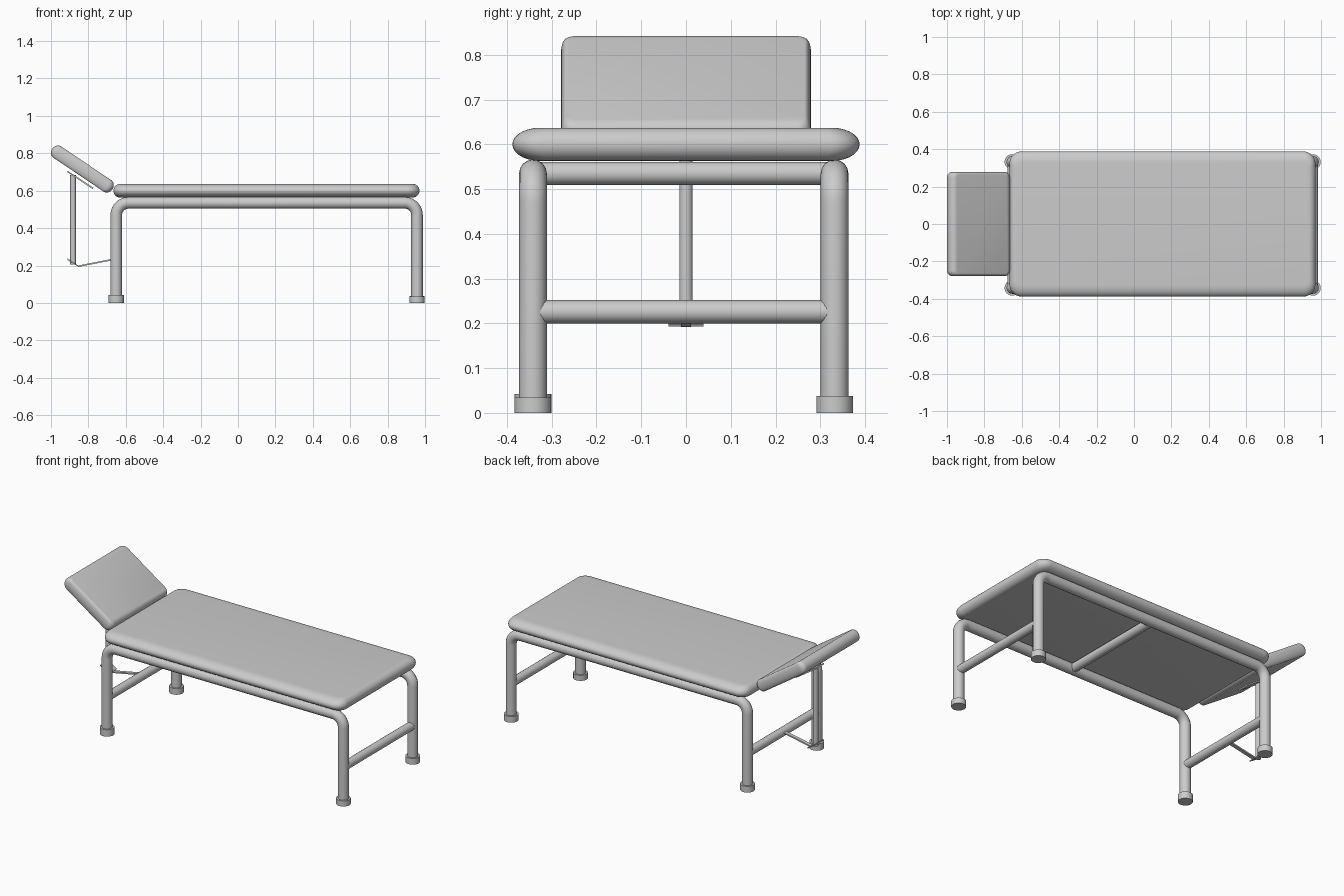
import bpy, bmesh
from math import sin, cos, pi, radians, atan2, hypot
from mathutils import Vector

if "Cube" in bpy.data.objects:
    bpy.data.objects.remove(bpy.data.objects["Cube"])

XL, XR = -0.651, 0.957      # leg axes along the couch
YF, YB = -0.342, 0.332      # front and back frame planes
TUBE = 0.031


def smooth(ob, angle=40):
    bpy.ops.object.select_all(action='DESELECT')
    ob.select_set(True)
    bpy.context.view_layer.objects.active = ob
    bpy.ops.object.shade_smooth_by_angle(angle=radians(angle))


def pad(name, hx, hy, hz, ex, ey, rc, loc, tilt=0):
    """Cushion: rounded rectangle lofted through an elliptical edge."""
    bm = bmesh.new()
    rings, n = 14, 8
    loops = []
    for i in range(rings + 1):
        t = -pi / 2 + pi * i / rings
        e = 1 - cos(t)
        x, y, z = hx - ex * e, hy - ey * e, hz * sin(t)
        r = max(rc - min(ex, ey) * e, 0.008)
        loop = []
        for k, (sx, sy) in enumerate(((1, 1), (-1, 1), (-1, -1), (1, -1))):
            for j in range(n + 1):
                a = pi / 2 * (k + j / n)
                loop.append(bm.verts.new((sx * (x - r) + r * cos(a),
                                          sy * (y - r) + r * sin(a), z)))
        loops.append(loop)
    m = len(loops[0])
    for a, b in zip(loops, loops[1:]):
        for j in range(m):
            bm.faces.new((a[j], a[(j + 1) % m], b[(j + 1) % m], b[j]))
    bm.faces.new(loops[0][::-1])
    bm.faces.new(loops[-1])
    me = bpy.data.meshes.new(name)
    bm.to_mesh(me)
    bm.free()
    ob = bpy.data.objects.new(name, me)
    bpy.context.collection.objects.link(ob)
    ob.location = loc
    ob.rotation_euler = (0, tilt, 0)
    smooth(ob)
    return ob


def tube(name, pts, r):
    cu = bpy.data.curves.new(name, 'CURVE')
    cu.dimensions = '3D'
    cu.bevel_depth = r
    cu.bevel_resolution = 6
    cu.use_fill_caps = True
    sp = cu.splines.new('POLY')
    sp.points.add(len(pts) - 1)
    for p, co in zip(sp.points, pts):
        p.co = (*co, 1)
    ob = bpy.data.objects.new(name, cu)
    bpy.context.collection.objects.link(ob)
    bpy.ops.object.select_all(action='DESELECT')
    ob.select_set(True)
    bpy.context.view_layer.objects.active = ob
    bpy.ops.object.convert(target='MESH')
    ob = bpy.context.object
    smooth(ob)
    return ob


def cylinder(name, r, z0, z1, x, y):
    bpy.ops.mesh.primitive_cylinder_add(vertices=32, radius=r, depth=z1 - z0,
                                        location=(x, y, (z0 + z1) / 2))
    ob = bpy.context.object
    ob.name = name
    smooth(ob)
    return ob


def strip(name, p, q, width, thick):
    """Flat bar between two (x, z) points, centred on y = 0."""
    dx, dz = q[0] - p[0], q[1] - p[1]
    bpy.ops.mesh.primitive_cube_add(size=1, location=((p[0] + q[0]) / 2, 0, (p[1] + q[1]) / 2),
                                    rotation=(0, -atan2(dz, dx), 0))
    ob = bpy.context.object
    ob.name = name
    ob.scale = (hypot(dx, dz), width, thick)
    return ob


# Cushions
pad("mattress", 0.818, 0.388, 0.037, 0.037, 0.062, 0.065, (0.152, 0, 0.6))
pad("headrest", 0.194, 0.279, 0.0365, 0.032, 0.014, 0.03, (-0.832, 0, 0.716), radians(34))

# Bent side frames: leg, top rail, leg
Z, R = 0.535, 0.065
for side, y in (("front", YF), ("back", YB)):
    path = [(XL, y, 0.01)]
    for j in range(11):
        a = pi - pi / 2 * j / 10
        path.append((XL + R + R * cos(a), y, Z - R + R * sin(a)))
    for j in range(11):
        a = pi / 2 - pi / 2 * j / 10
        path.append((XR - R + R * cos(a), y, Z - R + R * sin(a)))
    path.append((XR, y, 0.01))
    tube(side + "_frame", path, TUBE)

# Rubber feet
for x, y, h in ((XL, YF, 0.042), (XR, YF, 0.034), (XL, YB, 0.038), (XR, YB, 0.038)):
    cylinder("foot", 0.041, 0, h, x, y)

# Cross bars between the side frames
for name, x, z in (("head_crossbar", XL, 0.226), ("foot_crossbar", XR, 0.226),
                   ("middle_crossbar", 0.153, Z)):
    tube(name, [(x, YF, z), (x, YB, z)], 0.026)

# Headrest support: post, upper plate, lower bracket and its arm
cylinder("headrest_post", 0.015, 0.205, 0.685, -0.882, 0)
strip("headrest_plate", (-0.912, 0.703), (-0.775, 0.612), 0.08, 0.008)
strip("post_bracket", (-0.912, 0.234), (-0.853, 0.196), 0.078, 0.006)
strip("bracket_arm", (-0.855, 0.196), (-0.66, 0.234), 0.022, 0.008)
